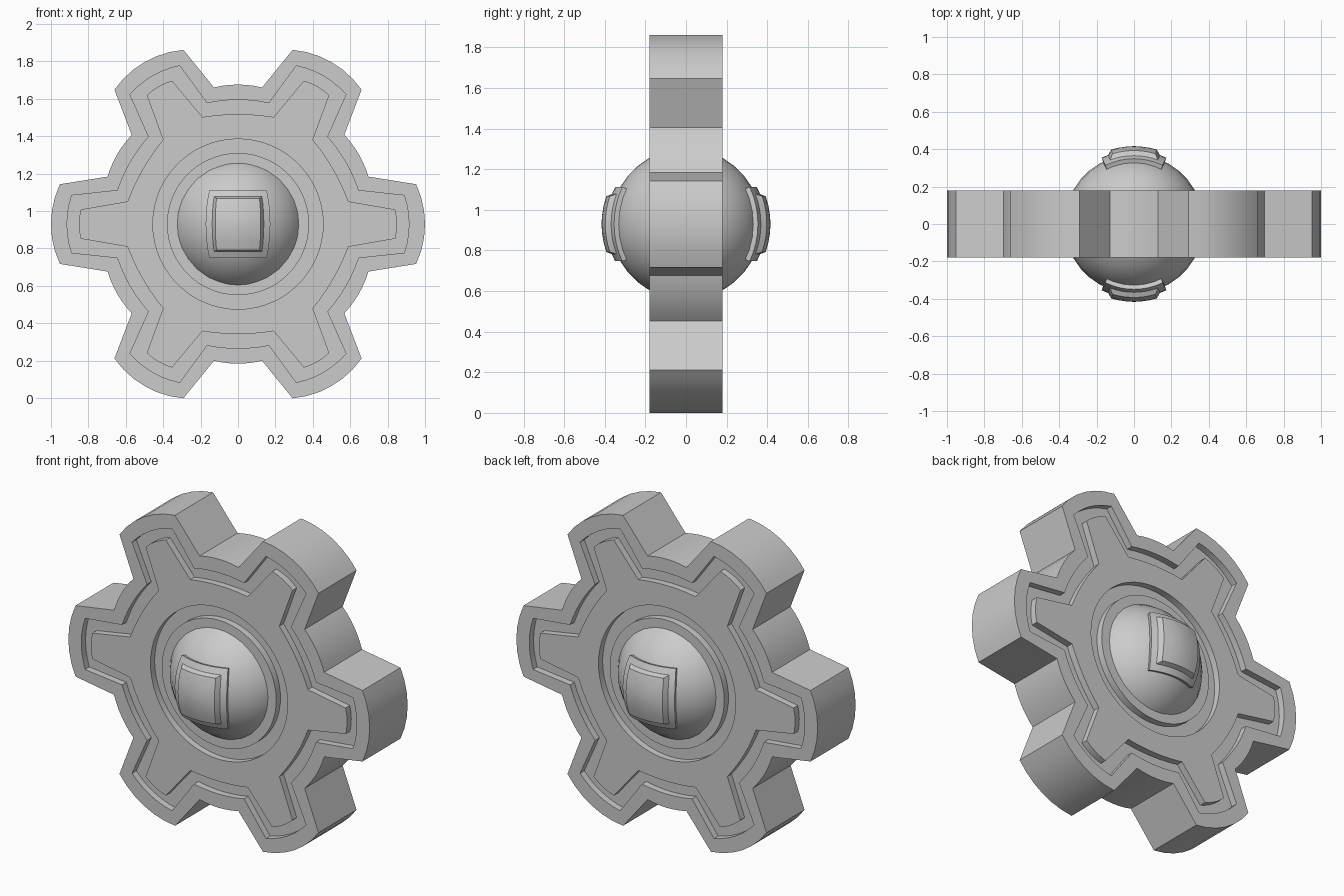
import bpy, bmesh
from math import sin, cos, radians

if "Cube" in bpy.data.objects:
    bpy.data.objects.remove(bpy.data.objects["Cube"], do_unlink=True)

CZ = 0.93          # height of the axle
HALF = 0.18        # half thickness of the wheel
FLOOR = 0.14       # depth at which the grooves bottom out
BALL = 0.372

grey = bpy.data.materials.new("plain_grey")
grey.use_nodes = True
grey.diffuse_color = (0.6, 0.6, 0.6, 1)
grey.node_tree.nodes["Principled BSDF"].inputs["Base Color"].default_value = (0.6, 0.6, 0.6, 1)


def finish(obj):
    obj.data.materials.append(grey)
    bpy.ops.object.select_all(action='DESELECT')
    obj.select_set(True)
    bpy.context.view_layer.objects.active = obj
    bpy.ops.object.shade_smooth_by_angle(angle=radians(28))


def bridge_loops(name, loops, closed):
    """Skin a row of equal-length point loops, either into a ring or capped."""
    bm = bmesh.new()
    rows = [[bm.verts.new(p) for p in loop] for loop in loops]
    pairs = list(zip(rows, rows[1:]))
    if closed:
        pairs.append((rows[-1], rows[0]))
    else:
        bm.faces.new(rows[0])
        bm.faces.new(rows[-1])
    for a, b in pairs:
        for i in range(len(a)):
            j = (i + 1) % len(a)
            bm.faces.new((a[i], a[j], b[j], b[i]))
    bmesh.ops.recalc_face_normals(bm, faces=bm.faces)
    mesh = bpy.data.meshes.new(name)
    bm.to_mesh(mesh)
    bm.free()
    obj = bpy.data.objects.new(name, mesh)
    bpy.context.collection.objects.link(obj)
    finish(obj)
    return obj


# Six-toothed outline as polar points: curved tips and curved roots
def outline(tip_r, tip_drop, tip_half, root_r, root_rise, root_half):
    pts = []
    for k in range(6):
        for mid, r, bulge, half in ((0, tip_r, tip_drop, tip_half),
                                    (30, root_r, root_rise, root_half)):
            for i in range(-3, 4):
                t = i / 3
                pts.append((r - bulge * t * t, radians(60 * k + mid + half * t)))
    return pts


def place(pts, y):
    return [(r * cos(a), y, CZ + r * sin(a)) for r, a in pts]


# Toothed wheel with a tooth-shaped groove and a round groove on both faces
rim = outline(1.0, 0.024, 12.6, 0.746, 0.004, 10)
groove_out = outline(0.914, 0.012, 9.8, 0.664, -0.004, 14.4)
groove_in = outline(0.85, 0.006, 5.3, 0.588, -0.015, 18.4)


def circle(radius):
    return [(radius, a) for _, a in groove_in]


profile = [(circle(0.30), HALF), (circle(0.38), HALF), (circle(0.38), FLOOR),
           (circle(0.455), FLOOR), (circle(0.455), HALF),
           (groove_in, HALF), (groove_in, FLOOR),
           (groove_out, FLOOR), (groove_out, HALF), (rim, HALF)]
loops = [place(p, -y) for p, y in profile] + [place(p, y) for p, y in reversed(profile)]
bridge_loops("toothed_wheel", loops, True)

# Central ball
bpy.ops.mesh.primitive_uv_sphere_add(segments=36, ring_count=18, radius=BALL, location=(0, 0, CZ))
ball = bpy.context.object
ball.name = "hub_ball"
finish(ball)

# Stepped square caps wrapped onto the ball, front and back
N = 8
steps = [-1 + 2 * i / N for i in range(N)]
square = ([(t, -1) for t in steps] + [(1, t) for t in steps]
          + [(-t, 1) for t in steps] + [(-1, -t) for t in steps])
# longitude half-width, latitude half-height, radius
levels = [(27, 28.6, 0.355), (26, 27.6, 0.394), (20.5, 22, 0.394), (17, 19.3, 0.416),
          (11, 12.5, 0.416), (5, 6, 0.416), (1, 1, 0.416)]


def wrapped(level, side):
    lon, lat, r = level
    return [(r * cos(radians(v * lat)) * sin(radians(u * lon)),
             side * r * cos(radians(v * lat)) * cos(radians(u * lon)),
             CZ + r * sin(radians(v * lat))) for u, v in square]


for name, side in (("front_cap", -1), ("back_cap", 1)):
    bridge_loops(name, [wrapped(lv, side) for lv in levels], False)
